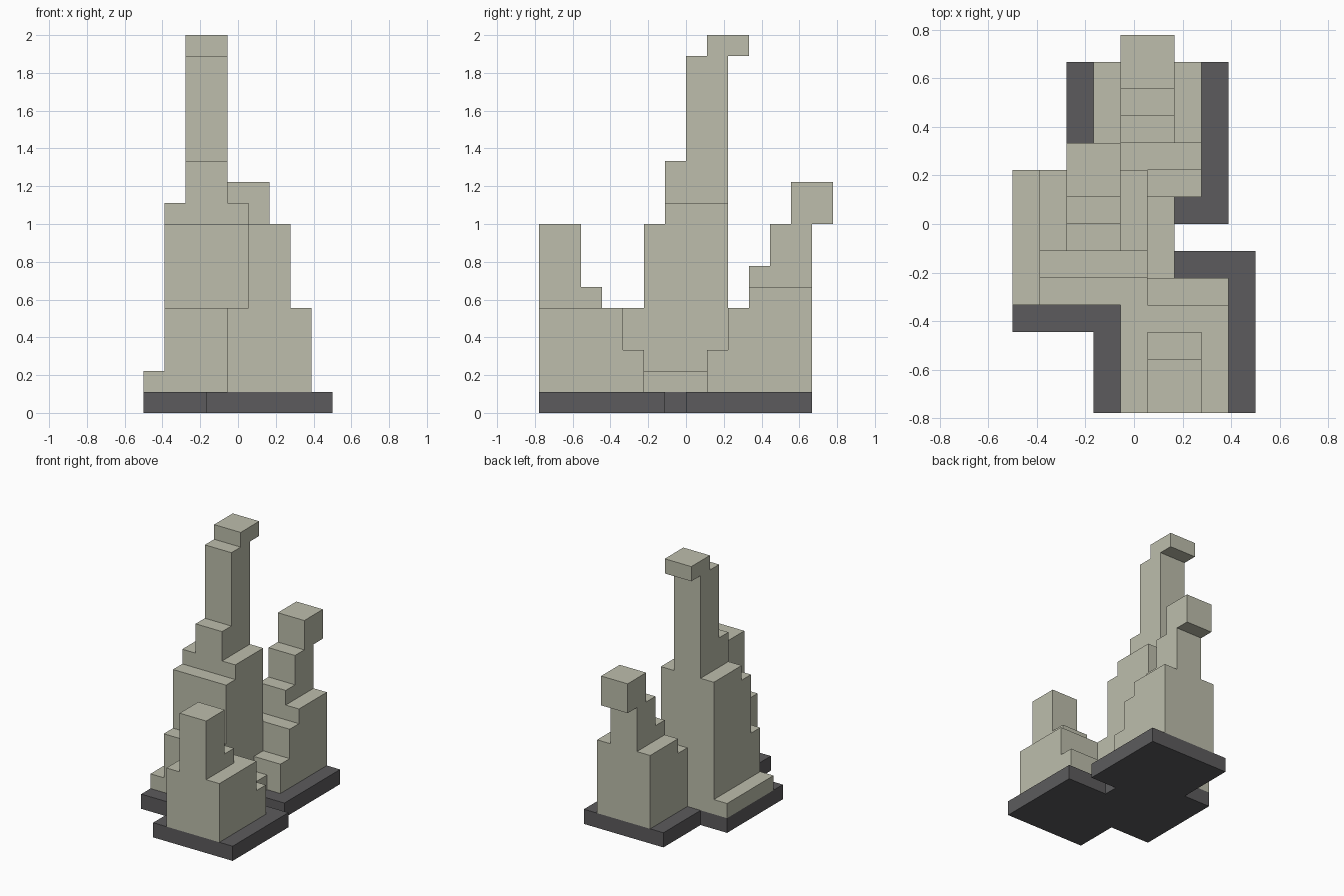
import bpy
import bmesh
from mathutils import Vector

cube = bpy.data.objects.get("Cube")
if cube:
    bpy.data.objects.remove(cube, do_unlink=True)

U = 1 / 9                          # block size
ORIGIN = Vector((-4.5, 0, 0))      # block grid corner, in blocks
used = set()                       # cells already taken by earlier parts


def material(name, rgb):
    mat = bpy.data.materials.new(name)
    mat.use_nodes = True
    color = (*rgb, 1)
    mat.diffuse_color = color
    bsdf = mat.node_tree.nodes["Principled BSDF"]
    bsdf.inputs["Base Color"].default_value = color
    bsdf.inputs["Roughness"].default_value = 0.9
    return mat


def block_part(name, mat, boxes):
    """Join boxes ((x0, x1), (y0, y1), (z0, z1)) into one clean outer shell."""
    cells = {(x, y, z) for bx, by, bz in boxes
             for x in range(*bx) for y in range(*by) for z in range(*bz)} - used
    used.update(cells)
    bm = bmesh.new()
    for cell in cells:
        for axis in range(3):
            for side in (0, 1):
                near = list(cell)
                near[axis] += 2 * side - 1
                if tuple(near) in cells:
                    continue
                a, b = Vector(), Vector()
                a[(axis + 1) % 3] = b[(axis + 2) % 3] = 1
                corner = Vector(cell) + ORIGIN
                corner[axis] += side
                ring = [corner, corner + a, corner + a + b, corner + b]
                if not side:
                    ring.reverse()
                bm.faces.new([bm.verts.new(p * U) for p in ring])
    bmesh.ops.remove_doubles(bm, verts=bm.verts, dist=U / 100)
    bmesh.ops.dissolve_limit(bm, angle_limit=0.01, verts=bm.verts, edges=bm.edges)
    mesh = bpy.data.meshes.new(name)
    bm.to_mesh(mesh)
    bm.free()
    mesh.materials.append(mat)
    obj = bpy.data.objects.new(name, mesh)
    bpy.context.collection.objects.link(obj)
    return obj


stone = material("pale stone", (0.51, 0.515, 0.413))
slate = material("dark slate", (0.107, 0.105, 0.109))

# Three overlapping square plates
block_part("base_plates", slate, [
    ((3, 9), (-7, -1), (0, 1)),
    ((0, 6), (-4, 2), (0, 1)),
    ((2, 8), (0, 6), (0, 1)),
])

# Front building with a short stepped tower
block_part("front_tower", stone, [
    ((4, 8), (-7, -3), (1, 5)),
    ((4, 8), (-3, -2), (1, 3)),
    ((5, 7), (-7, -5), (5, 9)),
    ((5, 7), (-5, -4), (5, 6)),
])

# Back building with an overhanging head
block_part("back_tower", stone, [
    ((3, 7), (3, 6), (1, 6)),
    ((3, 7), (2, 3), (1, 5)),
    ((5, 7), (1, 2), (1, 3)),
    ((4, 6), (3, 4), (6, 7)),
    ((4, 6), (4, 6), (7, 9)),
    ((4, 6), (4, 6), (6, 7)),
    ((4, 6), (5, 7), (9, 11)),
])

# Tall central tower rising in steps
block_part("middle_tower", stone, [
    ((0, 6), (-3, 2), (1, 2)),
    ((1, 5), (-3, -2), (2, 5)),
    ((1, 5), (-2, -1), (2, 9)),
    ((1, 5), (-1, 2), (2, 10)),
    ((2, 4), (-1, 0), (10, 12)),
    ((2, 4), (0, 2), (10, 17)),
    ((2, 4), (1, 3), (17, 18)),
])
